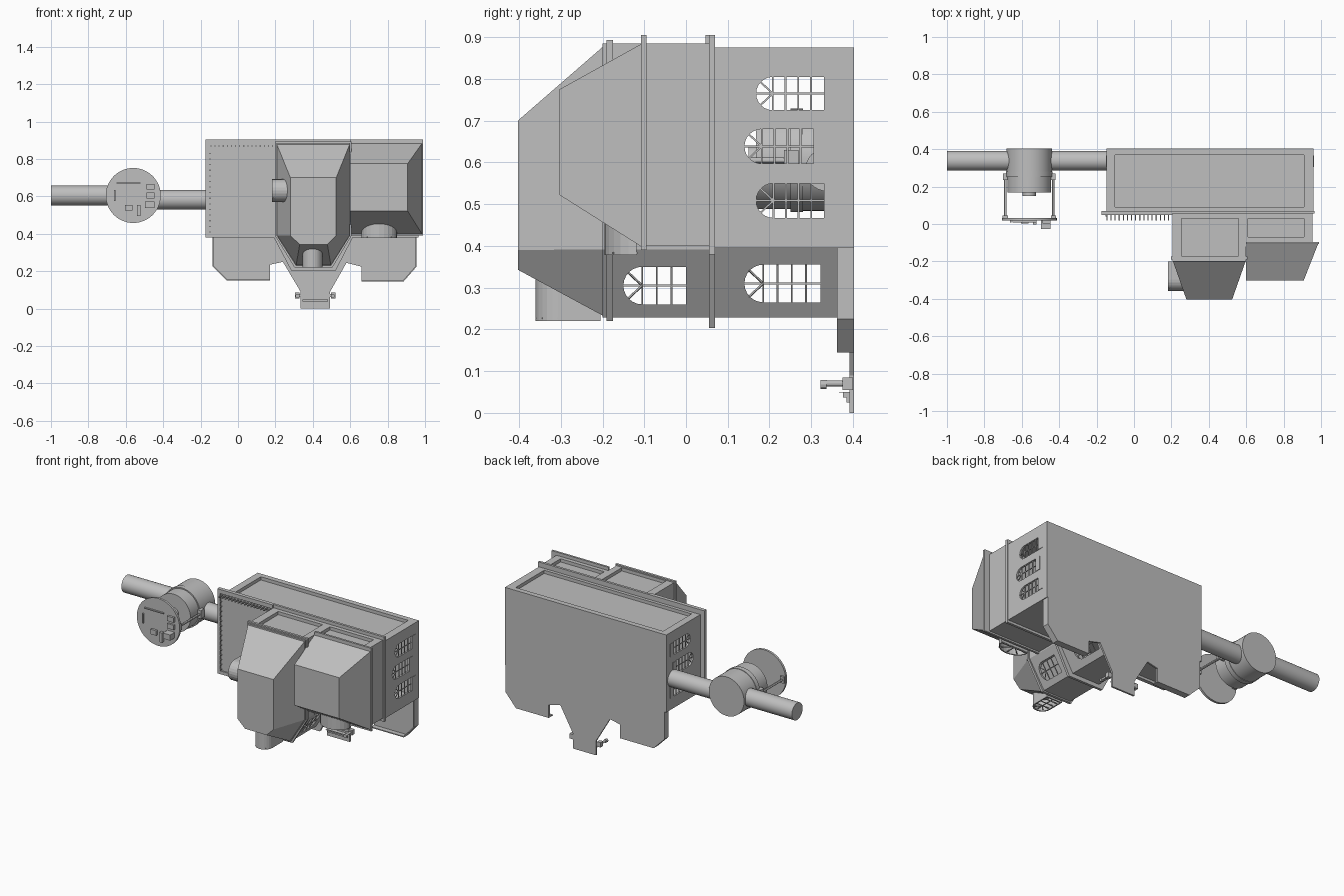
import bpy, bmesh, math
from mathutils import Vector

if "Cube" in bpy.data.objects:
    bpy.data.objects.remove(bpy.data.objects["Cube"], do_unlink=True)

GREY = (0.52, 0.52, 0.52, 1)
mat = bpy.data.materials.new("plain grey")
mat.use_nodes = True
mat.diffuse_color = GREY
mat.node_tree.nodes["Principled BSDF"].inputs["Base Color"].default_value = GREY

AXES = {"x": lambda u, v, t: (t, u, v),
        "y": lambda u, v, t: (u, t, v),
        "z": lambda u, v, t: (u, v, t)}


def finish(name, bm):
    bmesh.ops.recalc_face_normals(bm, faces=bm.faces)
    me = bpy.data.meshes.new(name)
    bm.to_mesh(me)
    bm.free()
    me.materials.append(mat)
    ob = bpy.data.objects.new(name, me)
    bpy.context.collection.objects.link(ob)
    return ob


def loft(name, ring_a, ring_b, axis, a, b):
    bm = bmesh.new()
    f = AXES[axis]
    va = [bm.verts.new(f(u, v, a)) for u, v in ring_a]
    vb = [bm.verts.new(f(u, v, b)) for u, v in ring_b]
    n = len(va)
    bm.faces.new(va)
    bm.faces.new(vb)
    for i in range(n):
        j = (i + 1) % n
        bm.faces.new((va[i], va[j], vb[j], vb[i]))
    return finish(name, bm)


def prism(name, ring, axis, a, b):
    return loft(name, ring, ring, axis, a, b)


def rect(u0, u1, v0, v1):
    return [(u0, v0), (u1, v0), (u1, v1), (u0, v1)]


def box(name, x, y, z):
    return prism(name, rect(*x, *y), "z", *z)


def arch(u0, u1, v0, v1, steps=12):
    """Outline rounded at its low-u end."""
    r = (v1 - v0) / 2
    mid = (v0 + v1) / 2
    depth = min(r, u1 - u0)
    curve = [(u0 + depth - depth * math.sin(math.pi * i / steps),
              mid - r * math.cos(math.pi * i / steps)) for i in range(steps + 1)]
    return [(u1, v0)] + curve + [(u1, v1)] if u1 - u0 > r else curve


def circle(cu, cv, r, n=32):
    return [(cu + r * math.cos(math.tau * i / n), cv + r * math.sin(math.tau * i / n)) for i in range(n)]


def swap(ring):
    return [(v, u) for u, v in ring]


def cut(ob, *cutters):
    """Subtract each cutter, then remove it."""
    for c in cutters:
        m = ob.modifiers.new("cut", "BOOLEAN")
        m.object, m.operation, m.solver = c, "DIFFERENCE", "EXACT"
        bpy.context.view_layer.update()
        new = bpy.data.meshes.new_from_object(ob.evaluated_get(bpy.context.evaluated_depsgraph_get()))
        ob.modifiers.clear()
        ob.data = new
        bpy.data.objects.remove(c, do_unlink=True)
    return ob


def bars(name, segments, t=0.0022):
    """Thin square bars along the given segments, as one object."""
    bm = bmesh.new()
    for p, q in segments:
        p, q = Vector(p), Vector(q)
        d = q - p
        made = bmesh.ops.create_cube(bm, size=1)["verts"]
        rot = d.to_track_quat("Z", "Y")
        for v in made:
            v.co = (p + q) / 2 + rot @ Vector((v.co.x * t * 2, v.co.y * t * 2, v.co.z * d.length))
    return finish(name, bm)


def lattice(name, u0, u1, v0, v1, place):
    """Window bars: centre rail, uprights and a fan in the round end."""
    mid, r = (v0 + v1) / 2, (v1 - v0) / 2
    c = u0 + min(r, u1 - u0)
    segs = [((u0, mid), (u1, mid)), ((c, v0), (c, v1))]
    k = max(1, round((u1 - c) / 0.032))
    segs += [((c + (u1 - c) * i / k, v0), (c + (u1 - c) * i / k, v1)) for i in range(1, k)]
    segs += [((c, mid), (c - (c - u0) * 0.75, mid + s * r * 0.7)) for s in (-1, 1)]
    return bars(name, [(place(*a), place(*b)) for a, b in segs])


# Main housing: hollow, recessed lid, arched windows through both ends
X0, X1 = -0.147, 0.96
END_WINDOWS = [(0.168, 0.33, 0.725, 0.805), (0.14, 0.305, 0.597, 0.68), (0.168, 0.33, 0.467, 0.55)]
housing = box("main_housing", (X0, X1), (0.065, 0.403), (0.395, 0.875))
cut(housing,
    box("cavity", (X0 + 0.012, X1 - 0.012), (0.08, 0.39), (0.41, 0.83)),
    box("lid_recess", (X0 + 0.045, X1 - 0.05), (0.09, 0.37), (0.855, 1)))
for w in END_WINDOWS:
    cut(housing, prism("window_cut", arch(*w), "x", -0.3, 1.2))
    for side, x in (("left", X1 - 0.005), ("right", X0 + 0.005)):
        lattice(side + "_end_window_bars", *w, lambda u, v, x=x: (x, u, v))
    for side, x in (("left", X1), ("right", X0 - 0.003)):
        box(side + "_window_stop", (x, x + 0.003), (w[1], w[1] + 0.035), w[2:])

# Lower bay behind, and centre body in front, sharing sloping window walls
BOTTOM, KNEE = 0.228, 0.392
L0, L1, M0, M1 = 0.205, 0.6, 0.31, 0.497


def wall_x(z, side):
    t = (z - BOTTOM) / (KNEE - BOTTOM)
    return M1 + (L1 - M1) * t if side > 0 else M0 + (L0 - M0) * t


def hexagon(g, top):
    """Centre section grown by g."""
    return [(L0 - g, top + g), (L0 - g, KNEE), (M0 - g, BOTTOM - g),
            (M1 + g, BOTTOM - g), (L1 + g, KNEE), (L1 + g, top + g)]


def trapezoid(g):
    return [(L0 - g, KNEE + 0.01), (M0 - g, BOTTOM - g), (M1 + g, BOTTOM - g), (L1 + g, KNEE + 0.01)]


bay = prism("lower_bay", trapezoid(0), "y", 0.06, 0.4)
cut(bay, prism("cavity", trapezoid(-0.012), "y", 0.08, 0.385))
body = prism("centre_body", hexagon(0, 0.885), "y", -0.2, 0.06)
cut(body, prism("cavity", hexagon(-0.012, 0.84), "y", -0.17, 0.035),
    box("lid_recess", (0.255, 0.56), (-0.17, 0.03), (0.865, 1)))
for ob, w in ((bay, (0.14, 0.322, 0.265, 0.355)), (body, (-0.15, 0, 0.26, 0.35))):
    cut(ob, prism("window_cut", arch(*w), "x", 0, 0.9))
    for side in (-1, 1):
        lattice("sloped_window_bars", *w, lambda u, v, s=side: (wall_x(v, s) - 0.004 * s, u, v))

# Side body
side_body = box("side_body", (0.6, 0.955), (-0.1, 0.06), (0.4, 0.885))
cut(side_body, box("lid_recess", (0.61, 0.91), (-0.07, 0.03), (0.865, 1)))

# Flanges
box("main_flange", (-0.175, 0.965), (0.055, 0.07), (0.38, 0.905))
prism("lower_flange", trapezoid(0.025), "y", 0.055, 0.07)
prism("centre_flange", hexagon(0.008, 0.885), "y", -0.19, -0.175)
box("side_flange", (0.6, 0.99), (-0.108, -0.095), (0.39, 0.905))
rim = box("flange_rim", (-0.175, 0.205), (0.047, 0.055), (0.38, 0.905))
cut(rim, box("opening", (-0.155, 0.3), (0, 0.1), (0.4, 0.88)))

# Row of ribs inside the top and outer edges of the flange
ribs = [((-0.145 + i * 0.022, 0.055, 0.87), (-0.145 + i * 0.022, 0.018, 0.87)) for i in range(16)]
ribs += [((-0.15, 0.055, 0.41 + i * 0.03), (-0.15, 0.04, 0.41 + i * 0.03)) for i in range(15)]
bars("flange_ribs", ribs, 0.003)

# Tapered hoods
loft("centre_hood", hexagon(0, 0.885),
     [(0.28, 0.7), (0.28, 0.39), (0.33, 0.343), (0.478, 0.343), (0.525, 0.39), (0.525, 0.7)],
     "y", -0.19, -0.403)
loft("side_hood", rect(0.6, 0.985, 0.397, 0.885), rect(0.6, 0.907, 0.522, 0.775), "y", -0.105, -0.303)


# Arched window tubes on the hoods
def tube(name, u0, u1, v0, v1, axis, a, b, flip):
    turn = swap if flip else (lambda r: r)
    ob = prism(name, turn(arch(u0, u1, v0, v1)), axis, a, b)
    g = 0.008
    depth = a + (b - a) * 0.6
    far = a - (b - a)
    cut(ob, prism("bore", turn(arch(u0 + g, u1 - g, v0 + g, v1 - g)), axis, depth, far))
    f = AXES[axis]
    lattice(name + "_bars", u0, u1, v0, v1,
            lambda u, v: f(v, u, a + (b - a) * 0.06) if flip else f(u, v, a + (b - a) * 0.06))


tube("lower_window_tube", -0.36, -0.205, 0.345, 0.452, "z", 0.22, 0.335, True)
tube("side_window_tube", -0.195, -0.118, 0.66, 0.85, "z", 0.378, 0.46, True)
tube("outer_window_tube", -0.358, -0.2, 0.57, 0.692, "x", 0.183, 0.29, False)

# Back plate with two tabs and a tapered tail
LEFT_TAB = [(-0.135, 0.4), (-0.135, 0.235), (-0.055, 0.15), (0.17, 0.15), (0.17, 0.235), (0.24, 0.25)]
LEFT_TAB[1:3] = [(-0.135, 0.225), (-0.06, 0.15)]
RIGHT_TAB = [(0.58, 0.245), (0.66, 0.225), (0.66, 0.145), (0.885, 0.145), (0.955, 0.225), (0.955, 0.4)]
TAIL = [(0.335, 0.09), (0.335, 0), (0.492, 0), (0.492, 0.09)]
prism("back_plate", LEFT_TAB + TAIL + RIGHT_TAB, "y", 0.392, 0.403)


def folded_edge(name, path):
    for (xa, za), (xb, zb) in zip(path, path[1:]):
        d = Vector((xb - xa, zb - za)).normalized() * 0.006
        n = (-d.y, d.x)
        prism(name, [(xa, za), (xb, zb), (xb + n[0], zb + n[1]), (xa + n[0], za + n[1])], "y", 0.362, 0.4)


folded_edge("left_tab_edge", LEFT_TAB[:4])
folded_edge("right_tab_edge", RIGHT_TAB[2:])

# Stepped tail foot with two hooks
for i in range(3):
    box("tail_step", (0.345, 0.48), (0.385 - i * 0.009, 0.395), (0.025 + i * 0.012, 0.05))
for x in (0.318, 0.508):
    prism("hook_arm", circle(x, 0.07, 0.007, 12), "y", 0.33, 0.4)
    prism("hook_knob", circle(x, 0.068, 0.011, 12), "y", 0.322, 0.337)
    box("hook_foot", (x - 0.012, x + 0.012), (0.375, 0.4), (0.055, 0.085))
    box("hook_link", (min(x, 0.4), max(x, 0.42)), (0.385, 0.4), (0.062, 0.078))

# Support beam in two offset lengths
smooth = [prism("outer_beam", circle(0.338, 0.605, 0.053), "x", -1, -0.56),
          prism("inner_beam", circle(0.338, 0.583, 0.052), "x", -0.56, X0 + 0.003)]

# Round unit with front disc on posts
CX, CZ = -0.56, 0.605
for name, r, a, b in (("drum", 0.121, 0.28, 0.403), ("drum_band", 0.124, 0.25, 0.28),
                      ("drum_front", 0.117, 0.168, 0.25), ("drum_boss", 0.035, 0.15, 0.168),
                      ("disc", 0.147, 0.018, 0.032)):
    smooth.append(prism(name, circle(CX, CZ, r, 48), "y", a, b))
for s in (-1, 1):
    x = CX + s * 0.129
    smooth.append(prism("disc_post", circle(x, CZ, 0.007, 12), "y", 0.025, 0.262))
    box("post_bracket", (x - 0.012, x + 0.012), (0.235, 0.27), (CZ - 0.025, CZ + 0.025))
    box("post_foot", (x - 0.014, x + 0.014), (0.03, 0.045), (CZ - 0.02, CZ + 0.02))

# Small boxes on the disc
for x, z, w, h, d in ((-0.468, 0.652, 0.045, 0.03, 0.014), (-0.468, 0.605, 0.045, 0.03, 0.012),
                      (-0.472, 0.555, 0.05, 0.035, 0.045), (-0.585, 0.54, 0.04, 0.03, 0.014),
                      (-0.53, 0.525, 0.018, 0.06, 0.02), (-0.66, 0.605, 0.008, 0.06, 0.01),
                      (-0.585, 0.672, 0.13, 0.006, 0.01)):
    box("disc_fitting", (x - w / 2, x + w / 2), (0.018 - d, 0.02), (z - h / 2, z + h / 2))

for ob in bpy.context.selected_objects:
    ob.select_set(False)
for ob in smooth:
    ob.select_set(True)
bpy.context.view_layer.objects.active = smooth[0]
bpy.ops.object.shade_smooth_by_angle()
